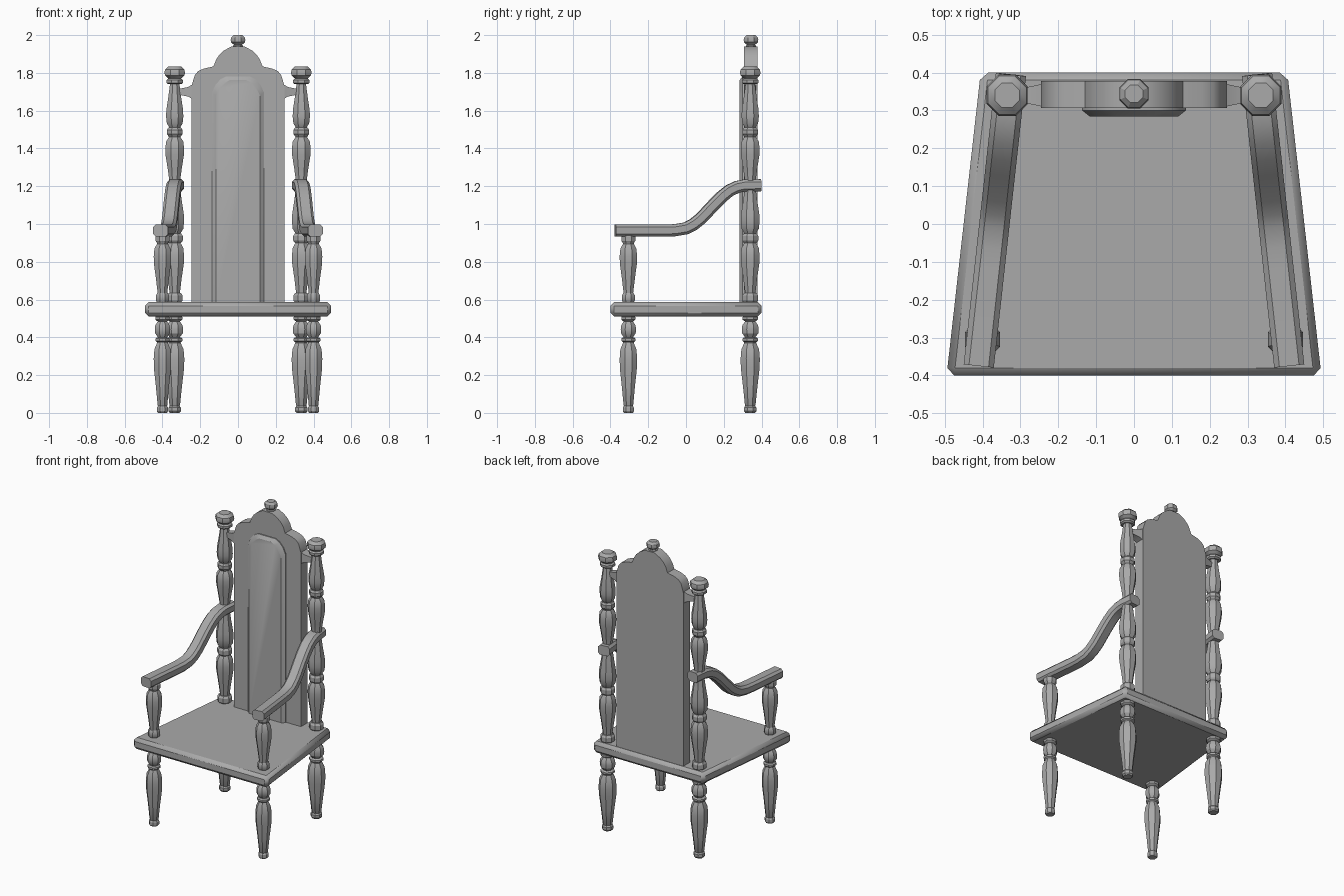
import bpy, bmesh, math
from mathutils import Vector

if "Cube" in bpy.data.objects:
    bpy.data.objects.remove(bpy.data.objects["Cube"], do_unlink=True)

grey = bpy.data.materials.new("plain grey")
grey.use_nodes = True
grey.diffuse_color = (0.4, 0.4, 0.4, 1)
grey.node_tree.nodes["Principled BSDF"].inputs["Base Color"].default_value = grey.diffuse_color


def finish(name, bm, bevel=0):
    """Turn a bmesh into a named, shaded object."""
    bmesh.ops.recalc_face_normals(bm, faces=bm.faces)
    mesh = bpy.data.meshes.new(name)
    bm.to_mesh(mesh)
    bm.free()
    obj = bpy.data.objects.new(name, mesh)
    bpy.context.collection.objects.link(obj)
    mesh.materials.append(grey)
    if bevel:
        mod = obj.modifiers.new("edge bevel", 'BEVEL')
        mod.width, mod.segments = bevel, 1
    bpy.ops.object.select_all(action='DESELECT')
    obj.select_set(True)
    bpy.context.view_layer.objects.active = obj
    bpy.ops.object.shade_smooth_by_angle(angle=math.radians(30))
    return obj


def loft(name, rings, bevel=0):
    """Skin a row of equal vertex rings and cap both ends."""
    bm = bmesh.new()
    rows = [[bm.verts.new(p) for p in ring] for ring in rings]
    count = len(rows[0])
    for low, high in zip(rows, rows[1:]):
        for i in range(count):
            j = (i + 1) % count
            bm.faces.new((low[i], low[j], high[j], high[i]))
    bm.faces.new(rows[0])
    bm.faces.new(rows[-1])
    return finish(name, bm, bevel)


def turned(name, profile, x, y, swell=1, sides=8):
    """Turned post from (height, radius) pairs."""
    angles = [math.tau * (i + 0.5) / sides for i in range(sides)]
    return loft(name, [[(x + r * swell * math.cos(a), y + r * swell * math.sin(a), z)
                        for a in angles] for z, r in profile])


def vase(z0, z1, r=0.05, flip=False):
    shape = [(0, .55), (.3, .75), (.6, .98), (.75, 1), (.9, .92), (1, .62)]
    if flip:
        shape = [(1 - t, s) for t, s in reversed(shape)]
    return [(z0 + t * (z1 - z0), r * s) for t, s in shape]


def ring(z0, z1, r=0.04):
    edge = (z1 - z0) * 0.25
    return [(z0, r * .8), (z0 + edge, r), (z1 - edge, r), (z1, r * .8)]


def ball(z0, z1, r):
    shape = [(0, .6), (.25, .95), (.5, 1), (.75, .93), (1, .6)]
    return [(z0 + t * (z1 - z0), r * s) for t, s in shape]


def mirrored(half):
    """Close a right-hand outline with its mirror image."""
    return half + [(-x, z) for x, z in reversed(half)]


# Seat: tapered slab with chamfered edges
seat_plan = [(-.495, -.4), (.495, -.4), (.405, .4), (-.405, .4)]
loft("seat", [[(x, y, z) for x, y in seat_plan] for z in (.51, .587)], bevel=0.02)

# Turned profiles
leg = ring(0, .037, .032) + vase(.04, .37) + ring(.375, .4, .04) + ball(.4, .485, .044) + ring(.487, .515, .04)
support = ring(.583, .635, .037) + vase(.635, .895) + ring(.9, .945, .04)
post = (ring(.583, .635, .042) + vase(.635, .9) + ring(.9, .95, .043)
        + vase(.95, 1.2, flip=True) + vase(1.22, 1.46) + ring(1.465, 1.51, .042)
        + vase(1.51, 1.74, .046, flip=True) + ring(1.74, 1.77, .044) + ball(1.77, 1.835, .055))

# Arm centre line (y, z), from front to back
arm_path = [(-.375, .965), (-.12, .965), (-.06, .967), (0, .977), (.04, .998), (.08, 1.03),
            (.15, 1.105), (.19, 1.145), (.23, 1.177), (.27, 1.196), (.31, 1.204), (.395, 1.205)]
half_w, half_h, cut = .04, .032, .014
section = [(half_w - cut, -half_h), (half_w, cut - half_h), (half_w, half_h - cut), (half_w - cut, half_h)]
section = mirrored(section)


def arm_rings(side):
    points = [Vector((side * (.41 - .085 * (y + .375) / .77), y, z)) for y, z in arm_path]
    rings = []
    for i, p in enumerate(points):
        along = (points[min(i + 1, len(points) - 1)] - points[max(i - 1, 0)]).normalized()
        across = along.cross(Vector((0, 0, 1))).normalized()
        up = across.cross(along)
        rings.append([p + across * u + up * v for u, v in section])
    return rings


for side, word in ((1, "left"), (-1, "right")):
    turned("front_leg_" + word, leg, side * .4, -.305)
    turned("arm_support_" + word, support, side * .4, -.305)
    turned("back_leg_" + word, leg, side * .335, .34, 1.1)
    turned("back_post_" + word, post, side * .335, .34, 1.07)
    loft("arm_" + word, arm_rings(side))
    # Tapered lug joining the backrest to the post
    loft("backrest_lug_" + word,
         [[(side * x, .34 + a * d, 1.7 + b * h) for a, b in ((-1, -1), (1, -1), (1, 1), (-1, 1))]
          for x, d, h in ((.23, .033, .045), (.265, .025, .025), (.31, .016, .016))])

# Backrest board with stepped arched crown
crown = mirrored([(.245, .58), (.245, 1.735), (.228, 1.79), (.21, 1.81), (.18, 1.823), (.13, 1.834),
                  (.116, 1.87), (.1, 1.895), (.075, 1.918), (.035, 1.94)])
loft("backrest", [[(x, y, z) for x, z in crown] for y in (.307, .378)])


# Raised arched panel with sloping border
def arch(inset):
    w, top = .137 - inset, 1.782 - inset
    return mirrored([(w, .58), (w, top - .085), (w - .018, top - .045), (w - .045, top - .015), (w - .075, top)])


loft("backrest_panel", [[(x, y, z) for x, z in arch(i)] for y, i in ((.31, 0), (.3, 0), (.284, .02))])

# Finial on the crown
turned("crown_finial", ring(1.925, 1.95, .028) + ball(1.95, 2, .042), 0, .344)
